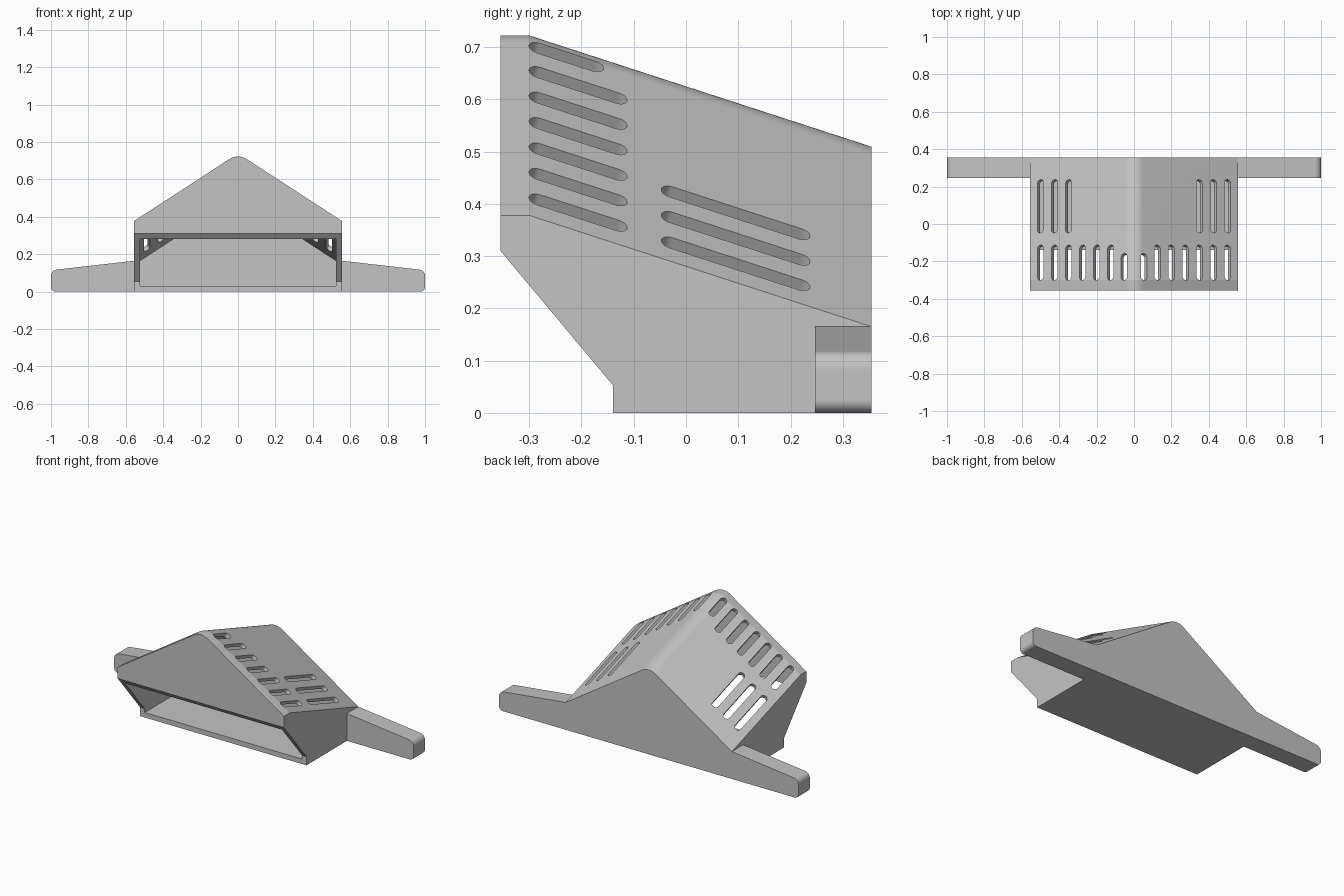
import bpy, bmesh, math
from math import sin, cos, pi
from mathutils import Vector

if "Cube" in bpy.data.objects:
    bpy.data.objects.remove(bpy.data.objects["Cube"], do_unlink=True)

HALF, FRONT, BACK, BEND = 0.555, -0.355, 0.355, -0.30
EAVE, PITCH, FALL, WALL = 0.378, 0.65, 0.325, 0.03
RIDGE_R = 0.085

grey = bpy.data.materials.new("light grey")
grey.use_nodes = True
grey.diffuse_color = (0.55, 0.55, 0.55, 1)
grey.node_tree.nodes["Principled BSDF"].inputs["Base Color"].default_value = (0.55, 0.55, 0.55, 1)


def loft(name, sections):
    """Closed solid through matching rings of points."""
    bm = bmesh.new()
    rings = [[bm.verts.new(p) for p in s] for s in sections]
    n = len(rings[0])
    for a, b in zip(rings, rings[1:]):
        for i in range(n):
            j = (i + 1) % n
            bm.faces.new((a[i], a[j], b[j], b[i]))
    bm.faces.new(rings[0][::-1])
    bm.faces.new(rings[-1])
    bmesh.ops.recalc_face_normals(bm, faces=bm.faces)
    mesh = bpy.data.meshes.new(name)
    bm.to_mesh(mesh)
    bm.free()
    ob = bpy.data.objects.new(name, mesh)
    bpy.context.collection.objects.link(ob)
    mesh.materials.append(grey)
    return ob


def cut(ob, cutter):
    """Subtract the cutter for good, then remove it."""
    cutter.hide_render = True
    mod = ob.modifiers.new("cut", 'BOOLEAN')
    mod.operation, mod.solver, mod.object = 'DIFFERENCE', 'EXACT', cutter
    deps = bpy.context.evaluated_depsgraph_get()
    mesh = bpy.data.meshes.new_from_object(ob.evaluated_get(deps))
    ob.modifiers.clear()
    ob.data = mesh
    bpy.data.objects.remove(cutter, do_unlink=True)


def gable(y, half, floor, lower):
    """House-shaped section with a rounded ridge."""
    drop = FALL * max(0, y - BEND) + lower
    tilt = math.atan(PITCH)
    peak = EAVE + PITCH * HALF - drop
    centre = peak - RIDGE_R / cos(tilt)
    pts = [(-half, y, floor), (half, y, floor), (half, y, peak - PITCH * half)]
    for i in range(13):
        a = tilt - 2 * tilt * i / 12
        pts.append((RIDGE_R * sin(a), y, centre + RIDGE_R * cos(a)))
    return pts + [(-half, y, peak - PITCH * half)]


def finish(ob):
    bpy.ops.object.select_all(action='DESELECT')
    ob.select_set(True)
    bpy.context.view_layer.objects.active = ob
    bpy.ops.object.shade_smooth_by_angle(angle=math.radians(12))
    mod = ob.modifiers.new("even shading", 'WEIGHTED_NORMAL')
    mod.keep_sharp = True


# Housing: sloping gabled shell
housing = loft("housing", [gable(y, HALF, 0, 0) for y in (FRONT, BEND, BACK)])
cut(housing, loft("cavity", [gable(y, HALF - WALL, WALL, WALL)
                             for y in (FRONT + 0.025, BEND, BACK - WALL)]))

# Slanted mouth at the front
mouth = [(-0.14, -0.1), (-0.14, 0.053), (FRONT, 0.31), (-0.5, 0.31), (-0.5, -0.1)]
cut(housing, loft("mouth_cutter", [[(x, y, z) for y, z in mouth] for x in (-0.7, 0.7)]))


def slot(side, x, y0, y1, width=0.038):
    """Round-ended cutter square to the roof, running down the slope."""
    along = Vector((0, 1, -FALL)).normalized()
    normal = Vector((side * PITCH, FALL, 1)).normalized()
    across = normal.cross(along)
    yc = (y0 + y1) / 2
    mid = Vector((side * x, yc, EAVE + PITCH * (HALF - x) - FALL * (yc - BEND)))
    r = width / 2
    straight = (y1 - y0) / 2 / along.y - r
    ring = []
    for end in (1, -1):
        for i in range(17):
            a = pi * i / 16 - pi / 2
            ring.append(mid + end * (along * (straight + r * cos(a)) + across * r * sin(a)))
    return loft("slot_cutter", [[p + normal * d for p in ring] for d in (-0.06, 0.04)])


# Ventilation slots on both roof slopes
for side in (1, -1):
    cut(housing, slot(side, 0.053, -0.30, -0.158))
    for i in range(6):
        x = 0.125 + 0.075 * i
        cut(housing, slot(side, x, -0.30, -0.113))
        if i >= 3:
            cut(housing, slot(side, x, -0.047, 0.237))
finish(housing)


def corner(cx, cz, r, start, end):
    return [(cx + r * cos(start + (end - start) * i / 9),
             cz + r * sin(start + (end - start) * i / 9)) for i in range(10)]


# Mounting wings: tapering tabs with rounded tips
outline = [(HALF, 0.165), (HALF, 0)] + corner(0.975, 0.025, 0.025, -pi / 2, 0)
outline += corner(0.965, 0.083, 0.035, 0, pi / 2 - 0.11)
for side, name in ((1, "left_wing"), (-1, "right_wing")):
    finish(loft(name, [[(side * x, y, z) for x, z in outline] for y in (0.247, BACK)]))
